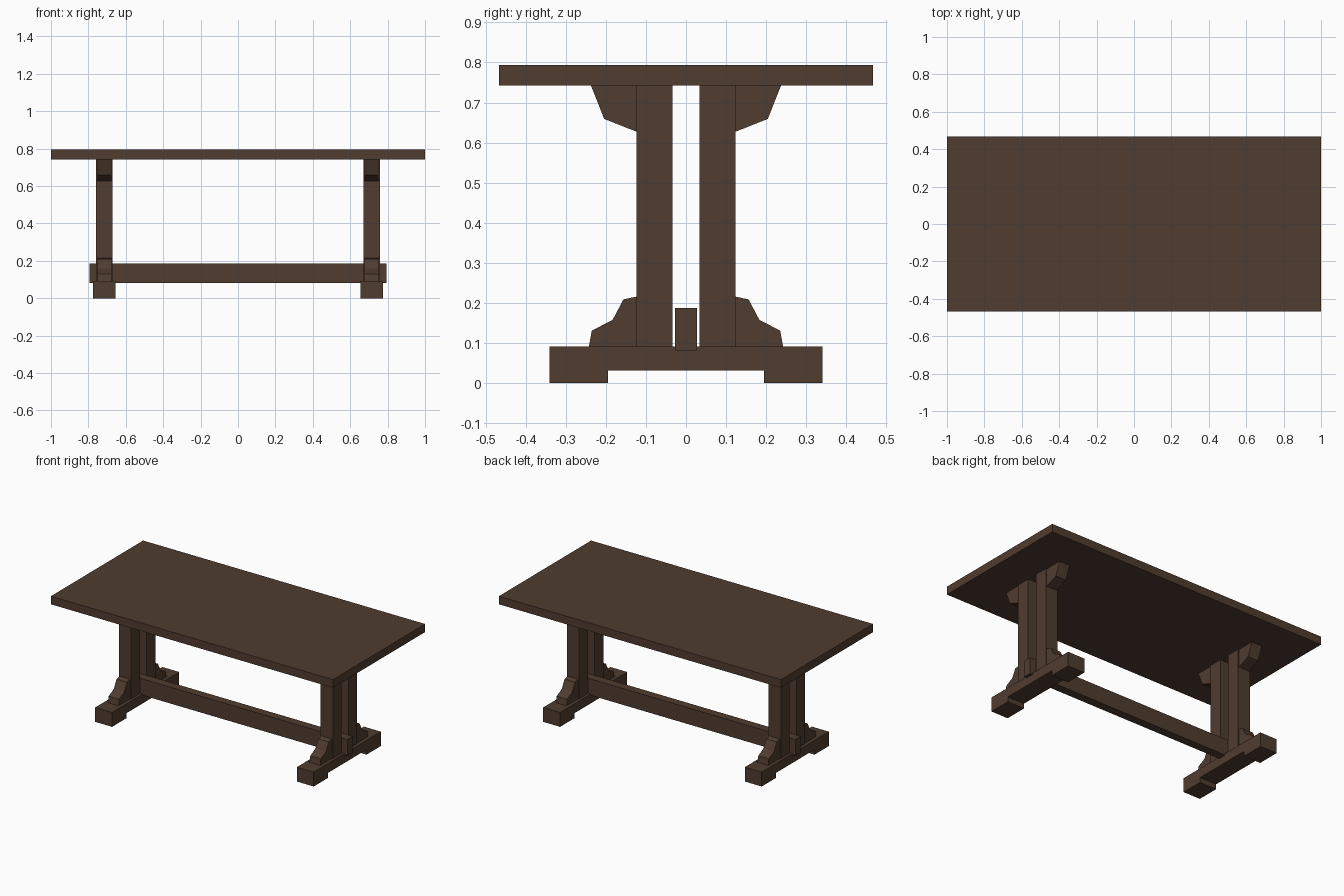
import bpy, bmesh

if "Cube" in bpy.data.objects:
    bpy.data.objects.remove(bpy.data.objects["Cube"])

wood = bpy.data.materials.new("dark_brown_wood")
wood.diffuse_color = (0.080, 0.045, 0.028, 1)
wood.use_nodes = True
wood.node_tree.nodes["Principled BSDF"].inputs["Base Color"].default_value = wood.diffuse_color


def prism(name, profile, cx, width):
    """Extrude a (y, z) profile along x, centred on cx."""
    bm = bmesh.new()
    face = bm.faces.new([bm.verts.new((cx - width / 2, y, z)) for y, z in profile])
    ext = bmesh.ops.extrude_face_region(bm, geom=[face])
    verts = [g for g in ext["geom"] if isinstance(g, bmesh.types.BMVert)]
    bmesh.ops.translate(bm, verts=verts, vec=(width, 0, 0))
    bmesh.ops.recalc_face_normals(bm, faces=bm.faces[:])
    mesh = bpy.data.meshes.new(name)
    bm.to_mesh(mesh)
    bm.free()
    mesh.materials.append(wood)
    ob = bpy.data.objects.new(name, mesh)
    bpy.context.collection.objects.link(ob)
    return ob


def rect(y0, y1, z0, z1):
    return [(y0, z0), (y1, z0), (y1, z1), (y0, z1)]


FOOT_TOP, TOP_Z = 0.092, 0.742

# Tabletop and long stretcher
prism("tabletop", rect(-0.467, 0.467, TOP_Z, 0.794), 0, 2.0)
prism("stretcher", rect(-0.027, 0.027, 0.082, 0.187), 0, 1.59)

# Profiles of the trestle parts
foot = [(-0.34, 0), (-0.195, 0), (-0.195, 0.032), (0.195, 0.032),
        (0.195, 0), (0.34, 0), (0.34, FOOT_TOP), (-0.34, FOOT_TOP)]
upper = [(0.123, TOP_Z), (0.237, TOP_Z), (0.204, 0.659), (0.123, 0.627)]
lower = [(0.123, FOOT_TOP), (0.242, FOOT_TOP), (0.235, 0.131),
         (0.183, 0.158), (0.156, 0.209), (0.123, 0.216)]

# Two trestles, each with a foot, paired posts and brackets
for side, sx in (("left", -1), ("right", 1)):
    cx = sx * 0.715
    prism(side + "_foot", foot, cx, 0.12)
    for end, sy in (("front", -1), ("back", 1)):
        tag = f"{side}_{end}_"
        for part, prof, w in (("post", rect(0.034, 0.123, FOOT_TOP, TOP_Z), 0.087),
                              ("upper_bracket", upper, 0.075),
                              ("lower_bracket", lower, 0.075)):
            prism(tag + part, [(sy * y, z) for y, z in prof], cx, w)
